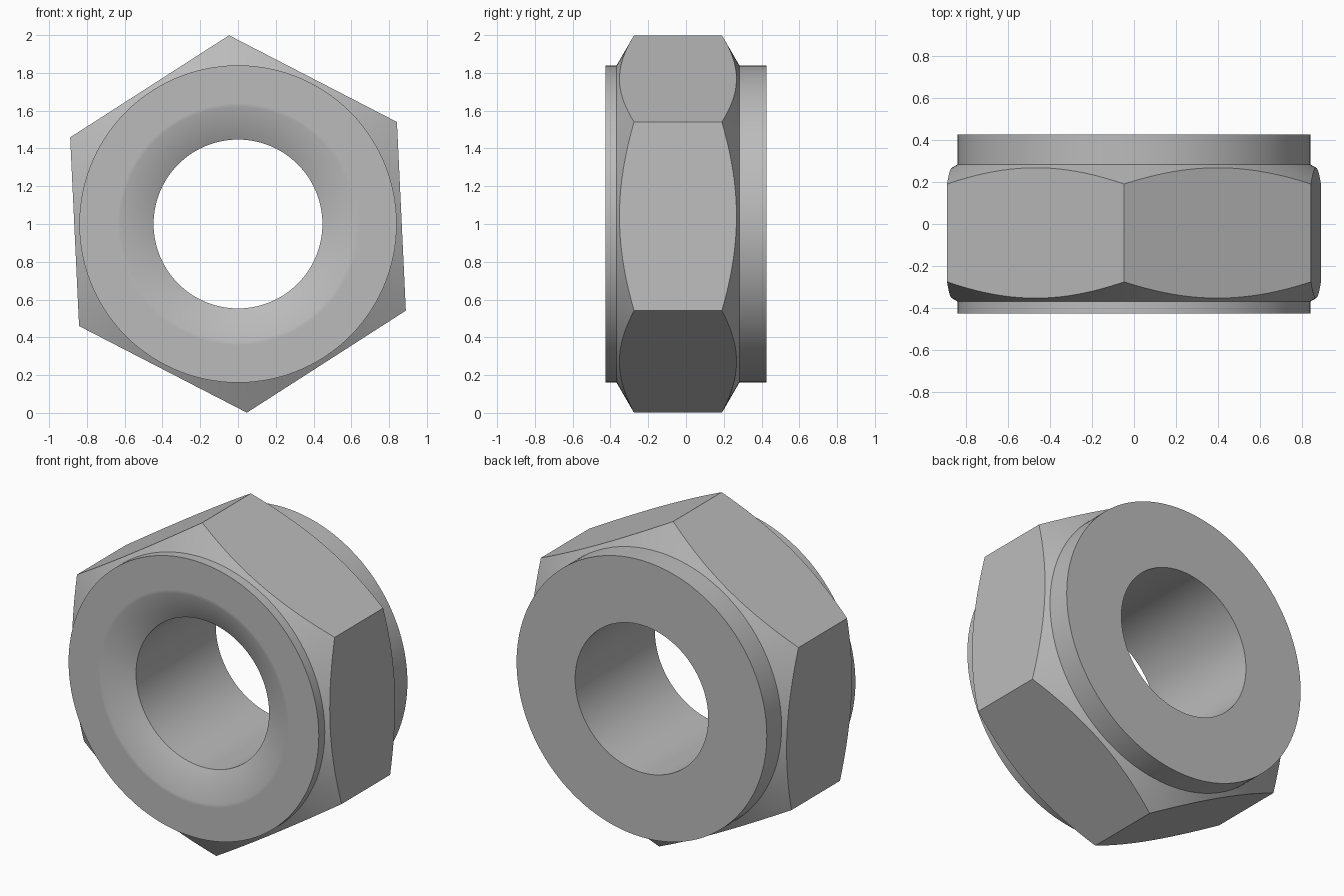
import bpy
import bmesh
from math import radians, pi, sqrt
from mathutils import Matrix, Vector

cube = bpy.data.objects.get("Cube")
if cube:
    bpy.data.objects.remove(cube, do_unlink=True)

CENTRE = Vector((0, 0, 1))
BORE, COLLAR, CORNER, HALF = 0.447, 0.84, 1.0, 0.425
SLOPE = 1 / sqrt(3)  # thirty degree corner chamfer

steel = bpy.data.materials.new("grey steel")
steel.use_nodes = True
grey = (0.5, 0.5, 0.5, 1)
steel.diffuse_color = grey
steel.node_tree.nodes["Principled BSDF"].inputs["Base Color"].default_value = grey


def make_object(name, bm):
    bmesh.ops.recalc_face_normals(bm, faces=bm.faces)
    mesh = bpy.data.meshes.new(name)
    bm.to_mesh(mesh)
    bm.free()
    mesh.materials.append(steel)
    obj = bpy.data.objects.new(name, mesh)
    obj.location = CENTRE
    bpy.context.collection.objects.link(obj)
    return obj


def lathe(name, profile, steps):
    """Spin a closed (radius, y) profile around the y axis."""
    bm = bmesh.new()
    verts = [bm.verts.new((r, y, 0)) for r, y in profile]
    edges = [bm.edges.new((a, b)) for a, b in zip(verts, verts[1:] + verts[:1])]
    bmesh.ops.spin(bm, geom=verts + edges, cent=(0, 0, 0), axis=(0, 1, 0),
                   angle=2 * pi, steps=steps)
    bmesh.ops.remove_doubles(bm, verts=bm.verts, dist=1e-4)
    return make_object(name, bm)


def chamfer_y(y_corner, direction, radius):
    return y_corner + direction * (CORNER - radius) * SLOPE


# Turned blank: countersunk bore, both collars and the conical chamfers
front, back, wide = -0.275, 0.19, 1.1
nut = lathe("hex_nut", [
    (BORE, -0.34), (0.62, -HALF), (0.64, -HALF), (COLLAR, -HALF),
    (COLLAR, chamfer_y(front, -1, COLLAR)), (wide, chamfer_y(front, -1, wide)),
    (wide, chamfer_y(back, 1, wide)), (COLLAR, chamfer_y(back, 1, COLLAR)),
    (COLLAR, HALF), (BORE, HALF)], 120)

# Hexagonal prism that cuts the six wrench flats
bm = bmesh.new()
bmesh.ops.create_cone(bm, cap_ends=True, segments=6, radius1=CORNER,
                      radius2=CORNER, depth=2)
top = max(bm.verts, key=lambda v: v.co.y).co
turn = Matrix.Rotation(radians(-2.7), 4, "Y") @ Matrix.Rotation(radians(90), 4, "X")
if abs(top.x) > 0.1:
    turn = turn @ Matrix.Rotation(radians(30), 4, "Z")
bmesh.ops.transform(bm, matrix=turn, verts=bm.verts)
cutter = make_object("hex_cutter", bm)
cutter.hide_render = True

flats = nut.modifiers.new("wrench flats", "BOOLEAN")
flats.operation = "INTERSECT"
flats.solver = "EXACT"
flats.object = cutter

bpy.ops.object.select_all(action="DESELECT")
bpy.context.view_layer.objects.active = nut
nut.select_set(True)
bpy.ops.object.modifier_apply(modifier=flats.name)
bpy.data.objects.remove(cutter, do_unlink=True)

# Round surfaces smooth, flats and rims crisp
bpy.ops.object.shade_smooth_by_angle(angle=radians(28))
